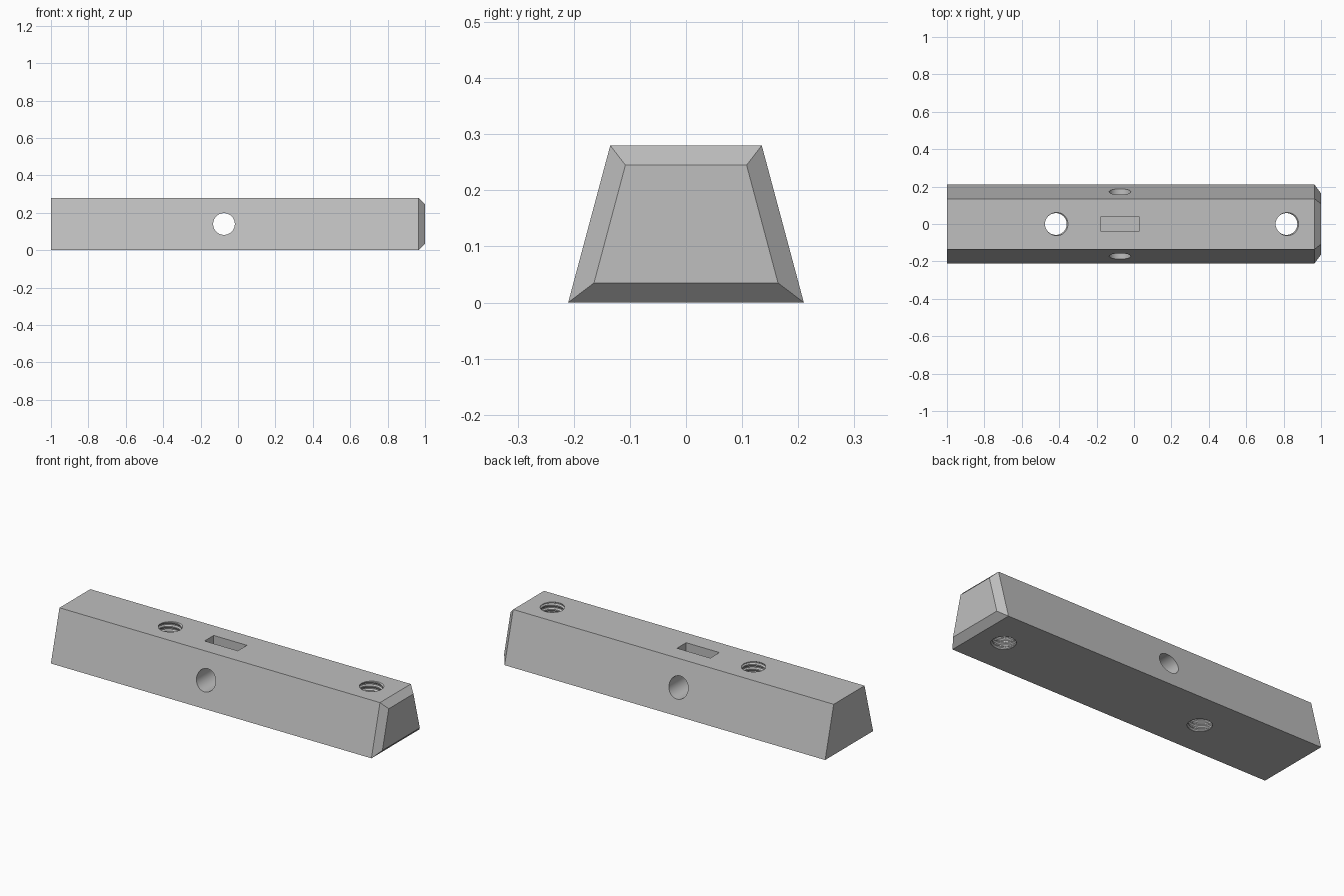
import bpy
import bmesh
from math import cos, sin, tau, pi
from mathutils import Matrix

if "Cube" in bpy.data.objects:
    bpy.data.objects.remove(bpy.data.objects["Cube"])

HEIGHT = 0.28
grey = bpy.data.materials.new("plain grey")
grey.use_nodes = True
grey.diffuse_color = (0.52, 0.52, 0.52, 1)
grey.node_tree.nodes["Principled BSDF"].inputs["Base Color"].default_value = grey.diffuse_color


def finish(name, bm):
    bmesh.ops.recalc_face_normals(bm, faces=bm.faces)
    mesh = bpy.data.meshes.new(name)
    bm.to_mesh(mesh)
    bm.free()
    mesh.materials.append(grey)
    obj = bpy.data.objects.new(name, mesh)
    bpy.context.collection.objects.link(obj)
    return obj


# Tapered bar with one chamfered end: trapezoid sections along x
def tapered_bar():
    bm = bmesh.new()
    rings = []
    # x, bottom half width, top half width, bottom z, top z
    for x, low, high, z0, z1 in ((-1, 0.21, 0.135, 0, HEIGHT),
                                 (0.965, 0.21, 0.135, 0, HEIGHT),
                                 (1, 0.164, 0.108, 0.035, 0.245)):
        rings.append([bm.verts.new(p) for p in
                      ((x, -low, z0), (x, low, z0), (x, high, z1), (x, -high, z1))])
    for a, b in zip(rings, rings[1:]):
        for i in range(4):
            j = (i + 1) % 4
            bm.faces.new((a[i], a[j], b[j], b[i]))
    bm.faces.new(rings[0])
    bm.faces.new(rings[-1])
    return finish("tapered_bar", bm)


# Helical cutter: each column climbs by one pitch per turn
def thread_cutter(name, x):
    bm = bmesh.new()
    sides, turns, pitch = 48, 16, 0.025
    rows = turns * 4
    radii = (0.065, 0.065, 0.058, 0.058)
    base = HEIGHT - 14.125 * pitch
    cols = []
    for j in range(sides):
        a = tau * j / sides
        cols.append([bm.verts.new((x + radii[i % 4] * cos(a), radii[i % 4] * sin(a),
                                   base + pitch * (i / 4 + j / sides)))
                     for i in range(rows + (5 if j == 0 else 1))])

    def vert(j, i):
        return cols[j][i] if j < sides else cols[0][i + 4]

    for j in range(sides):
        for i in range(rows):
            bm.faces.new((vert(j, i), vert(j + 1, i), vert(j + 1, i + 1), vert(j, i + 1)))
    # Cone caps, well clear of the bar
    for row, tip in ((0, base - 0.1), (rows, base + pitch * turns + 0.1)):
        rim = [cols[j][row] for j in range(sides)]
        rim += [cols[0][row + k] for k in (4, 3, 2, 1)]
        centre = bm.verts.new((x, 0, tip))
        for a, b in zip(rim, rim[1:] + rim[:1]):
            bm.faces.new((a, b, centre))
    return finish(name, bm)


# Plain round hole running front to back
def cross_hole_cutter():
    bm = bmesh.new()
    bmesh.ops.create_cone(bm, cap_ends=True, segments=64, radius1=0.058, radius2=0.058,
                          depth=0.6, matrix=Matrix.Translation((-0.075, 0, 0.14))
                          @ Matrix.Rotation(pi / 2, 4, "X"))
    return finish("cross_hole_cutter", bm)


# Shallow rectangular pocket in the top
def slot_cutter():
    bm = bmesh.new()
    bmesh.ops.create_cube(bm, size=1, matrix=Matrix.Translation((-0.075, 0, HEIGHT))
                          @ Matrix.Diagonal((0.204, 0.08, 0.12, 1)))
    return finish("slot_cutter", bm)


bar = tapered_bar()
cutters = [cross_hole_cutter(), slot_cutter(),
           thread_cutter("left_thread_cutter", 0.815),
           thread_cutter("right_thread_cutter", -0.418)]

bpy.ops.object.select_all(action="DESELECT")
bpy.context.view_layer.objects.active = bar
bar.select_set(True)
for cutter in cutters:
    cutter.hide_render = True
    mod = bar.modifiers.new(cutter.name, "BOOLEAN")
    mod.operation = "DIFFERENCE"
    mod.solver = "EXACT"
    mod.object = cutter
    bpy.ops.object.modifier_apply(modifier=mod.name)
    bpy.data.objects.remove(cutter)

bpy.ops.object.shade_smooth_by_angle(angle=pi / 6)
